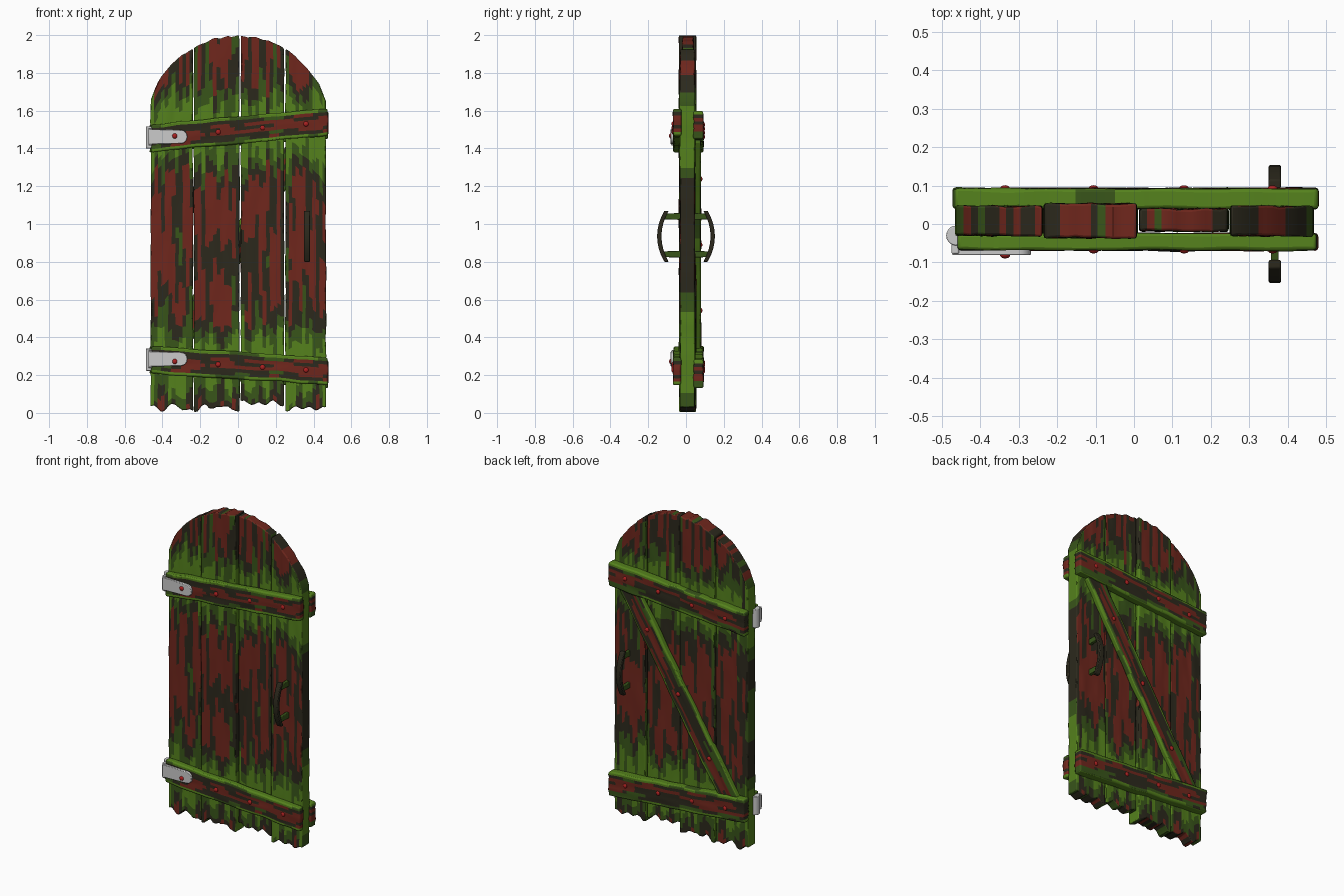
import bpy, bmesh, math
from mathutils import Vector, Matrix, noise

if "Cube" in bpy.data.objects:
    bpy.data.objects.remove(bpy.data.objects["Cube"])


def material(name, rgb):
    m = bpy.data.materials.new(name)
    m.diffuse_color = (*rgb, 1)
    m.use_nodes = True
    m.node_tree.nodes["Principled BSDF"].inputs["Base Color"].default_value = m.diffuse_color
    return m


RED = material("worn_red", (0.16, 0.02, 0.012))
DARK = material("dark_wood", (0.025, 0.022, 0.012))
MOSS = material("dark_moss", (0.04, 0.09, 0.01))
GREEN = material("mossy_green", (0.09, 0.22, 0.012))
NAIL = material("nail_red", (0.4, 0.015, 0.015))
PALETTE = [RED, DARK, MOSS, GREEN]


def n(x, y=0.0, z=0.0):
    return noise.noise(Vector((x + 0.37, y + 0.61, z + 0.13)))


def finish(name, bm, mats=(), angle=35, bevel=0.0):
    bmesh.ops.recalc_face_normals(bm, faces=bm.faces[:])
    me = bpy.data.meshes.new(name)
    bm.to_mesh(me)
    bm.free()
    ob = bpy.data.objects.new(name, me)
    bpy.context.collection.objects.link(ob)
    for m in mats:
        me.materials.append(m)
    if bevel:
        b = ob.modifiers.new("bevel", 'BEVEL')
        b.width, b.segments, b.limit_method = bevel, 2, 'ANGLE'
        b.angle_limit = math.radians(45)
    bpy.ops.object.select_all(action='DESELECT')
    ob.select_set(True)
    bpy.context.view_layer.objects.active = ob
    bpy.ops.object.shade_smooth_by_angle(angle=math.radians(angle))
    return ob


def board(name, place, nu, nv, y0, y1, tint, bevel=0.008):
    """Grid slab mapped by place(u, v) -> (x, z); tint(u, v, p) gives moss amount."""
    bm = bmesh.new()
    bmesh.ops.create_grid(bm, x_segments=nu, y_segments=nv, size=0.5)
    ext = bmesh.ops.extrude_face_region(bm, geom=bm.faces[:])
    for g in ext["geom"]:
        if isinstance(g, bmesh.types.BMVert):
            g.co.z = 1
    uv = {f: f.calc_center_median().copy() for f in bm.faces}
    for v in bm.verts:
        u, w, t = v.co.x + 0.5, v.co.y + 0.5, v.co.z
        x, z = place(u, w)
        y = (y1 if t > 0.5 else y0) + 0.005 * n(u * 7 + y0 * 90, w * 9, t * 5 + z)
        v.co = (x, y, z)
    for f in bm.faces:
        c = uv[f]
        k = tint(c.x + 0.5, c.y + 0.5, f.calc_center_median())
        f.material_index = 3 if k > 0.62 else 2 if k > 0.38 else 1 if k > 0.12 else 0
    return finish(name, bm, PALETTE, bevel=bevel)


# Vertical planks with arched tops and chipped ends
def plank(i, x0, x1, y0, y1, foot):
    def place(u, v):
        wob = 0.004 * n(i * 9 + round(u) * 5, v * 14)
        x = x0 + (x1 - x0) * u + wob
        chip = 0.012 * n(x * 30, i) + 0.008 * n(x * 75, i)
        top = 1.495 + 0.5 * math.sqrt(max(0, 1 - (x / 0.49) ** 2)) + chip * 0.8
        low = max(0.004, foot + 2.2 * 0.016 * n(x * 22, i + 4))
        return x, low + (top - low) * v

    def tint(u, v, p):
        d = min(abs(p.z - 1.5), abs(p.z - 0.26))
        edge = 0.25 * max(0, 1 - min(u, 1 - u) * 8)
        return 0.75 * math.exp(-(d / 0.2) ** 2) + edge + 0.6 * n(p.x * 32, p.y * 30, p.z * 3) + 0.06

    board(f"plank_{i}", place, 12, 64, y0, y1, tint, 0.006)


plank(1, -0.462, -0.238, -0.030, 0.047, 0.022)
plank(2, -0.234, 0.008, -0.036, 0.053, 0.022)
plank(3, 0.015, 0.244, -0.018, 0.040, 0.046)
plank(4, 0.251, 0.466, -0.031, 0.047, 0.014)


# Battens and the rear diagonal brace
def beam(name, a, b, width, y0, y1, upright_ends=True):
    a, b = Vector(a), Vector(b)
    d = (b - a).normalized()
    side = Vector((0, 1)) if upright_ends else Vector((-d.y, d.x))

    def place(u, v):
        w = (v - 0.5) * width + 0.006 * n(u * 9, round(v) * 6, a.y * 7 + y0 * 40)
        p = a.lerp(b, u) + side * w + d * 0.006 * n(v * 8, u * 3, y0 * 50)
        return p.x, p.y

    def tint(u, v, p):
        edge = max(0, 1 - min(v, 1 - v) * 4.5)
        return 0.75 * edge + 0.5 * n(u * 6, v * 9, y0 * 60) + 0.12

    return board(name, place, 36, 8, y0, y1, tint)


LEVELS = {"upper": (1.455, 1.54), "lower": (0.28, 0.22)}
for lev, (zl, zr) in LEVELS.items():
    beam(f"{lev}_front_batten", (-0.458, zl), (0.476, zr), 0.145, -0.068, -0.025)
    beam(f"{lev}_back_batten", (-0.468, zl), (0.478, zr - 0.015), 0.15, 0.04, 0.092)
beam("diagonal_brace", (0.36, 1.47), (-0.36, 0.31), 0.125, 0.04, 0.078, False)


# Domed nail heads
def nail(name, x, y, z):
    bm = bmesh.new()
    bmesh.ops.create_uvsphere(bm, u_segments=10, v_segments=8, radius=0.014)
    bmesh.ops.scale(bm, vec=(1, 0.7, 1), verts=bm.verts[:])
    bmesh.ops.translate(bm, vec=(x, y, z), verts=bm.verts[:])
    finish(name, bm, [NAIL])


for lev, (zl, zr) in LEVELS.items():
    for i, x in enumerate((-0.335, -0.105, 0.13, 0.36)):
        z = zl + (zr - zl) * (x + 0.46) / 0.93
        nail(f"{lev}_front_nail_{i}", x, -0.08 if i == 0 else -0.067, z)
        nail(f"{lev}_back_nail_{i}", x, 0.091, z - 0.005)
for i, t in enumerate((0.2, 0.5, 0.8)):
    nail(f"brace_nail_{i}", 0.36 - 0.72 * t, 0.077, 1.47 - 1.16 * t)


# Flat outline in x/z or y/z extruded along the remaining axis
def prism(name, pts, axis, thick, mats=(), bevel=0.003):
    bm = bmesh.new()
    face = bm.faces.new([bm.verts.new(p) for p in pts])
    ext = bmesh.ops.extrude_face_region(bm, geom=[face])
    vec = Vector((0, 0, 0))
    vec[axis] = thick
    bmesh.ops.translate(bm, vec=vec, verts=[g for g in ext["geom"] if isinstance(g, bmesh.types.BMVert)])
    finish(name, bm, mats, bevel=bevel)


# Grey hinges: rounded strap, wrap plate and knuckle
for lev, z in (("upper", 1.462), ("lower", 0.285)):
    h = 0.036
    tip = [(-0.302 + 0.034 * math.cos(a), -0.081, z + h * math.sin(a))
           for a in (math.radians(-90 + 22.5 * k) for k in range(9))]
    prism(f"{lev}_hinge_strap", [(-0.472, -0.081, z + h + 0.004), (-0.472, -0.081, z - h - 0.004)] + tip, 1, 0.017)
    zl, zt = z - 0.062, z + 0.055
    prism(f"{lev}_hinge_plate", [(-0.474, -0.077, zl + 0.015), (-0.455, -0.077, zl + 0.015),
                                 (-0.455, -0.077, zt - 0.008), (-0.474, -0.077, zt - 0.008)], 1, 0.05)
    bm = bmesh.new()
    bmesh.ops.create_cone(bm, cap_ends=True, segments=20, radius1=0.026, radius2=0.026, depth=zt - zl,
                          matrix=Matrix.Translation((-0.462, -0.03, (zl + zt) / 2)))
    finish(f"{lev}_hinge_knuckle", bm, bevel=0.003)

# Bowed pull handles on both faces
for face, s in (("front", -1), ("back", 1)):
    zs = [0.80 + 0.27 * k / 8 for k in range(9)]
    bow = lambda z: 0.038 * (1 - ((z - 0.935) / 0.135) ** 2)
    outer = [(0.35, s * (0.115 + bow(z)), z) for z in zs]
    inner = [(0.35, s * (0.092 + bow(z)), z) for z in reversed(zs)]
    prism(f"{face}_handle_grip", outer + inner, 0, 0.032, [DARK], 0.004)
    for lab, z in (("lower", 0.84), ("upper", 1.04)):
        prism(f"{face}_{lab}_handle_post", [(0.356, s * y, z + dz) for y, dz in
              ((0.03, -0.018), (0.12, -0.015), (0.12, 0.015), (0.03, 0.018))], 0, 0.02, [MOSS])
